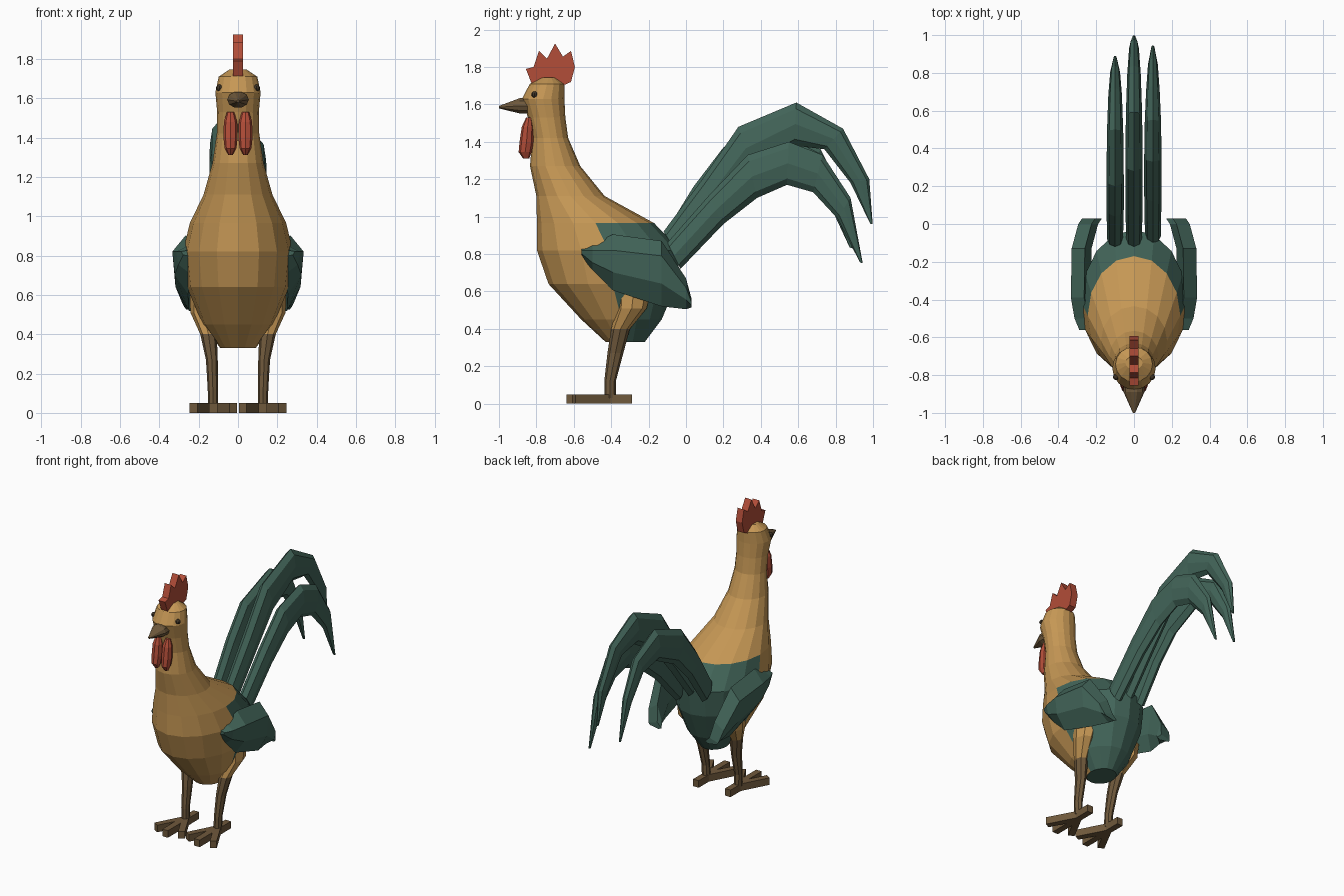
import bpy, bmesh, math
from mathutils import Vector

if "Cube" in bpy.data.objects:
    bpy.data.objects.remove(bpy.data.objects["Cube"])


def mat(name, rgb):
    m = bpy.data.materials.new(name)
    m.diffuse_color = (*rgb, 1)
    m.use_nodes = True
    m.node_tree.nodes["Principled BSDF"].inputs["Base Color"].default_value = m.diffuse_color
    return m


TAN = mat("tan_feathers", (0.56, 0.31, 0.09))
GREEN = mat("green_feathers", (0.055, 0.13, 0.10))
RED = mat("red_skin", (0.45, 0.075, 0.04))
HORN = mat("horn", (0.16, 0.10, 0.045))
DARK = mat("dark_eye", (0.05, 0.035, 0.02))


def finish(name, bm, *mats, pick=None):
    bmesh.ops.recalc_face_normals(bm, faces=bm.faces[:])
    if pick:
        for f in bm.faces:
            f.material_index = pick(f)
    me = bpy.data.meshes.new(name)
    bm.to_mesh(me)
    bm.free()
    for m in mats:
        me.materials.append(m)
    ob = bpy.data.objects.new(name, me)
    bpy.context.collection.objects.link(ob)
    return ob


def skin(rings):
    """Join closed rings of points into a capped tube."""
    bm = bmesh.new()
    vs = [[bm.verts.new(p) for p in r] for r in rings]
    n = len(vs[0])
    for a, b in zip(vs, vs[1:]):
        for i in range(n):
            j = (i + 1) % n
            bm.faces.new((a[i], a[j], b[j], b[i]))
    bm.faces.new(vs[0])
    bm.faces.new(vs[-1])
    return bm


def loft(rows, n):
    """Each row is an oval: x centre, half width, and two opposite y,z points."""
    rings = []
    for x, w, ya, za, yb, zb in rows:
        a, b = Vector((x, ya, za)), Vector((x, yb, zb))
        c, v, u = (a + b) / 2, (b - a) / 2, Vector((w, 0, 0))
        ang = [2 * math.pi * i / n for i in range(n)]
        rings.append([c + u * math.cos(t) + v * math.sin(t) for t in ang])
    return skin(rings)


def prism(name, pts, offset, m):
    """Extrude a flat outline by an offset."""
    return finish(name, skin([pts, [Vector(p) + Vector(offset) for p in pts]]), m)


# Body, neck and head: z, front y, back y, half width
BODY = [(0.33, -0.43, -0.22, 0.09), (0.45, -0.56, -0.13, 0.18), (0.64, -0.735, -0.05, 0.26),
        (0.82, -0.797, -0.03, 0.28), (0.965, -0.797, -0.17, 0.245), (1.11, -0.80, -0.435, 0.175),
        (1.27, -0.834, -0.565, 0.13), (1.42, -0.822, -0.63, 0.108), (1.53, -0.845, -0.645, 0.106),
        (1.63, -0.877, -0.65, 0.115), (1.71, -0.835, -0.65, 0.098), (1.745, -0.77, -0.70, 0.045)]


def body_colour(f):
    c = f.calc_center_median()
    if c.z < 0.34:
        return 1
    return int(c.z < 0.96 and f.normal.y > 0)


finish("body", loft([(0, w, a, z, b, z) for z, a, b, w in BODY], 16), TAN, GREEN, pick=body_colour)

# Tail feathers: upper y,z then lower y,z along each blade
WIDTHS = [0.042, 0.046, 0.046, 0.043, 0.036, 0.026, 0.008]
TAIL = {
    "tail_middle": (0, [(-.12, .92, -.03, .78), (.08, 1.19, .17, 1.03), (.28, 1.48, .36, 1.25),
                        (.59, 1.61, .58, 1.38), (.84, 1.47, .74, 1.36), (.98, 1.2, .88, 1.18),
                        (.998, .96, .985, .962)]),
    "tail_right": (.1, [(-.1, .86, -.03, .72), (.12, 1.11, .2, .96), (.33, 1.33, .38, 1.1),
                        (.55, 1.4, .54, 1.17), (.73, 1.33, .68, 1.13), (.88, 1.1, .81, .99),
                        (.945, .75, .93, .755)]),
    "tail_left": (-.1, [(-.12, .9, -.04, .76), (.04, 1.16, .13, 1.0), (.2, 1.37, .28, 1.15),
                        (.5, 1.48, .48, 1.25), (.72, 1.36, .65, 1.22), (.84, 1.12, .77, 1.06),
                        (.89, .83, .875, .835)]),
}
for name, (x, rows) in TAIL.items():
    finish(name, loft([(x, w, *r) for w, r in zip(WIDTHS, rows)], 8), GREEN)

# Beak
finish("beak", loft([(0, .055, -.84, 1.635, -.84, 1.55), (0, .055, -.89, 1.635, -.89, 1.55),
                     (0, .006, -1, 1.592, -1, 1.578)], 10), HORN)

# Comb
COMB = [(-.823, 1.705), (-.856, 1.79), (-.815, 1.80), (-.786, 1.886), (-.743, 1.845), (-.70, 1.925),
        (-.658, 1.855), (-.615, 1.886), (-.594, 1.80), (-.615, 1.72), (-.66, 1.70)]
prism("comb", [(-.025, y, z) for y, z in COMB], (.05, 0, 0), RED)

# Paired parts
for s, side in ((1, "right"), (-1, "left")):
    # Wattle
    finish("wattle_" + side, loft([(s * .038, w, a, z, b, z) for z, a, b, w in (
        (1.53, -.855, -.825, .018), (1.48, -.878, -.815, .034), (1.40, -.89, -.815, .036),
        (1.345, -.895, -.825, .03), (1.312, -.872, -.838, .012))], 8), RED)

    # Eye
    bm = bmesh.new()
    bmesh.ops.create_uvsphere(bm, u_segments=8, v_segments=6, radius=.017)
    bmesh.ops.translate(bm, verts=bm.verts[:], vec=(s * .095, -.81, 1.653))
    finish("eye_" + side, bm, DARK)

    # Wing: y, outer x, top z, ridge z, bottom z
    rings = []
    for y, x, top, ridge, low in ((-.56, .29, .835, .82, .79), (-.50, .315, .855, .82, .70),
                                  (-.39, .334, .905, .82, .605), (-.13, .33, .87, .79, .52),
                                  (0, .295, .67, .62, .505), (.03, .275, .56, .54, .515)):
        mid = ridge * .45 + low * .55
        rings.append([(s * px, y, pz) for px, pz in (
            (x - .07, top), (x, ridge), (x - .012, mid), (x - .08, low), (x - .105, mid))])
    finish("wing_" + side, skin(rings), GREEN)

    # Leg with feathered thigh
    finish("leg_" + side, loft([(s * x, w, a, z, b, z) for z, x, a, b, w in (
        (.60, .17, -.37, -.19, .075), (.51, .18, -.37, -.21, .062), (.40, .15, -.40, -.30, .042),
        (.27, .133, -.42, -.335, .03), (.12, .128, -.437, -.375, .026),
        (.03, .126, -.437, -.375, .026))], 8), TAN, HORN,
        pick=lambda f: int(f.calc_center_median().z < .40))

    # Foot: three front toes and one back toe
    toes = [(-118, .215), (-90, .23), (-62, .215), (90, .12)]
    half, pts, centre = .022, [], Vector((s * .125, -.41, 0))
    for i, (deg, length) in enumerate(toes):
        t = math.radians(deg)
        d, p = Vector((math.cos(t), math.sin(t), 0)), Vector((-math.sin(t), math.cos(t), 0))
        pts += [centre + d * length - p * half, centre + d * length + p * half]
        gap = math.radians((toes[(i + 1) % 4][0] - deg) % 360) / 2
        pts.append(centre + Vector((math.cos(t + gap), math.sin(t + gap), 0)) * half / math.sin(gap))
    prism("foot_" + side, pts, (0, 0, .05), HORN)
